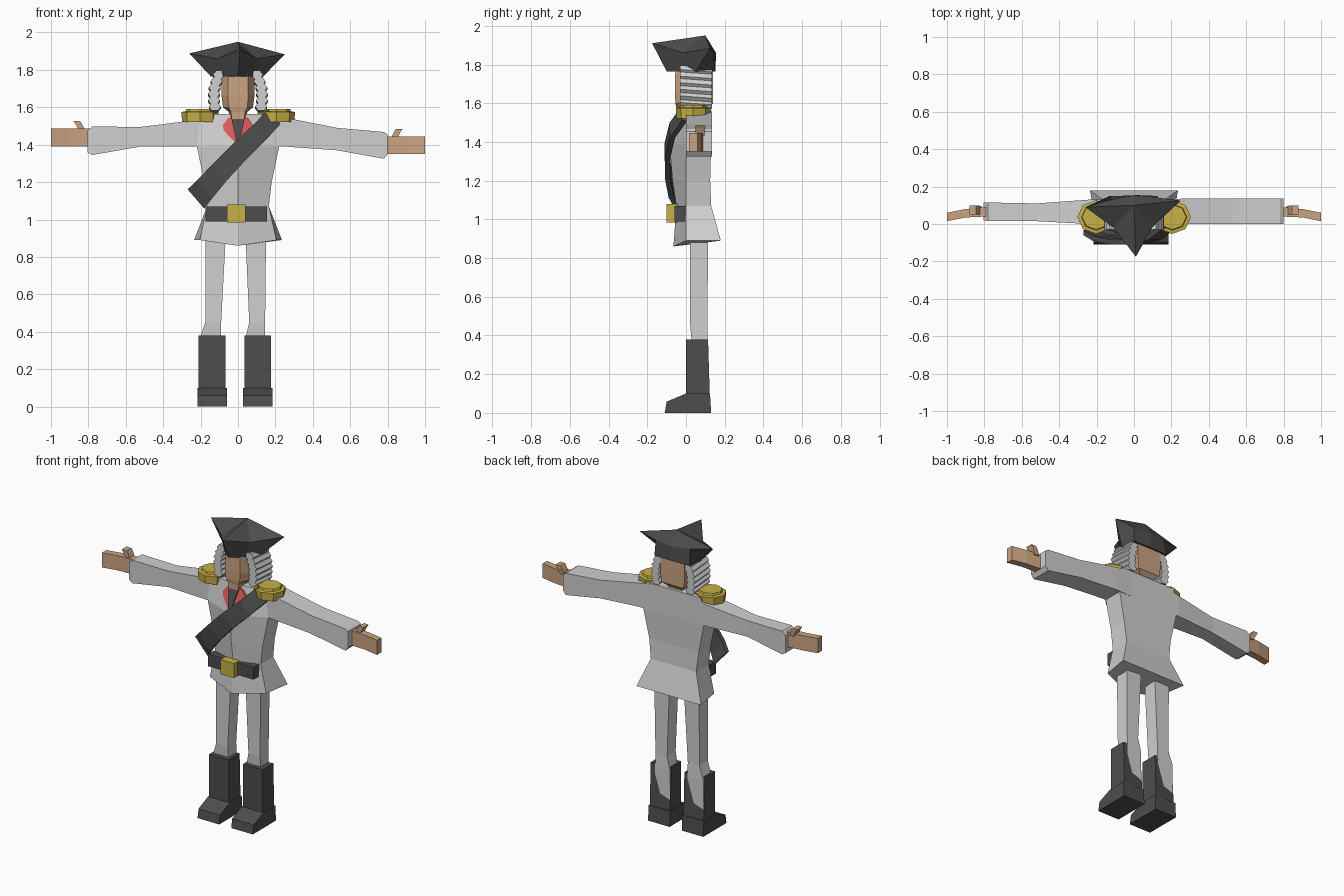
import bpy, bmesh, math
from mathutils import Vector

if "Cube" in bpy.data.objects:
    bpy.data.objects.remove(bpy.data.objects["Cube"])


def material(name, rgb):
    m = bpy.data.materials.new(name)
    m.diffuse_color = (*rgb, 1)
    m.use_nodes = True
    m.node_tree.nodes["Principled BSDF"].inputs["Base Color"].default_value = m.diffuse_color
    return m


WHITE = material("off white cloth", (0.63, 0.63, 0.63))
BLACK = material("dark leather", (0.075, 0.075, 0.075))
GOLD = material("gold", (0.58, 0.44, 0.065))
SKIN = material("skin", (0.60, 0.37, 0.22))
RED = material("red lapel", (0.72, 0.10, 0.10))


def build(name, verts, faces, mat):
    bm = bmesh.new()
    vs = [bm.verts.new(v) for v in verts]
    for f in faces:
        bm.faces.new([vs[i] for i in f])
    bmesh.ops.recalc_face_normals(bm, faces=bm.faces)
    me = bpy.data.meshes.new(name)
    bm.to_mesh(me)
    bm.free()
    me.materials.append(mat)
    ob = bpy.data.objects.new(name, me)
    bpy.context.collection.objects.link(ob)
    return ob


def loft(name, rings, mat):
    """Skin equal-length rings and cap both ends."""
    n = len(rings[0])
    faces = [tuple(range(n)), tuple(range((len(rings) - 1) * n, len(rings) * n))]
    for r in range(len(rings) - 1):
        for i in range(n):
            j = (i + 1) % n
            faces.append((r * n + i, r * n + j, r * n + n + j, r * n + n + i))
    return build(name, [v for ring in rings for v in ring], faces, mat)


def rect_z(x0, x1, y0, y1, z):
    return [(x0, y0, z), (x1, y0, z), (x1, y1, z), (x0, y1, z)]


def rect_x(x, y0, y1, z0, z1):
    return [(x, y0, z0), (x, y1, z0), (x, y1, z1), (x, y0, z1)]


def box(name, x0, x1, y0, y1, z0, z1, mat):
    return loft(name, [rect_z(x0, x1, y0, y1, z0), rect_z(x0, x1, y0, y1, z1)], mat)


# Coat: five-sided rings with a ridge down the front
def coat_ring(z, wf, wb, yc, yb, zc=None):
    return [(-wb, yb, z), (wb, yb, z), (wf, 0, z), (0, yc, zc or z), (-wf, 0, z)]


loft("coat", [
    coat_ring(0.89, 0.205, 0.235, -0.065, 0.18, 0.86),
    coat_ring(1.07, 0.165, 0.165, -0.05, 0.13),
    coat_ring(1.20, 0.18, 0.18, -0.07, 0.125),
    coat_ring(1.39, 0.22, 0.22, -0.085, 0.13),
    coat_ring(1.565, 0.2, 0.2, -0.03, 0.13)], WHITE)

# Sleeves: x, y front, y back, z bottom, z top
loft("right_sleeve", [rect_x(*s) for s in [
    (-0.12, 0, 0.13, 1.39, 1.565), (-0.24, 0, 0.13, 1.39, 1.53),
    (-0.52, 0.015, 0.11, 1.39, 1.495), (-0.78, 0.015, 0.115, 1.345, 1.497),
    (-0.805, 0.02, 0.115, 1.36, 1.475)]], WHITE)
loft("left_sleeve", [rect_x(*s) for s in [
    (0.12, 0, 0.13, 1.39, 1.565), (0.25, 0, 0.135, 1.39, 1.545),
    (0.53, 0, 0.135, 1.37, 1.49), (0.78, 0, 0.135, 1.325, 1.468),
    (0.80, 0, 0.135, 1.35, 1.455)]], WHITE)

# Hands and thumbs
for side, s, z0, z1 in (("right", -1, 1.39, 1.487), ("left", 1, 1.35, 1.445)):
    loft(side + "_hand", [rect_x(s * x, y0, y1, z0, z1) for x, y0, y1 in
                          [(0.79, 0.04, 0.09), (0.90, 0.035, 0.08), (1.0, 0.015, 0.06)]], SKIN)
    loft(side + "_thumb", [
        rect_z(s * 0.815, s * 0.85, 0.05, 0.095, z1 - 0.015),
        rect_z(s * 0.835, s * 0.87, 0.05, 0.10, z1 + 0.025),
        rect_z(s * 0.845, s * 0.88, 0.05, 0.10, z1 + 0.04)], SKIN)

# Legs and boots; the calves show through the backs of the boots
for side, cx, leg in (("right", -0.14, [(-0.175, -0.065), (-0.175, -0.09)]),
                      ("left", 0.105, [(0.04, 0.15), (0.06, 0.145)])):
    (a, b), (c, d) = leg
    loft(side + "_leg", [rect_z(a, b, 0.02, 0.115, 0.92), rect_z(c, d, 0.022, 0.11, 0.45),
                         rect_z(cx - 0.066, d, 0.03, 0.113, 0.36),
                         rect_z(cx - 0.066, d, 0.03, 0.113, 0.10)], WHITE)
    # Shaft, with a slightly twisted back
    loft(side + "_boot_shaft", [
        [(cx - 0.07, 0, z), (cx + 0.072, 0, z), (cx + 0.072, yr, z), (cx - 0.07, yl, z)]
        for z, yl, yr in ((0.02, 0.122, 0.125), (0.38, 0.10, 0.114))], BLACK)
    # Foot
    prof = [(-0.11, 0), (0.13, 0), (0.124, 0.1), (0, 0.10), (-0.10, 0.058)]
    loft(side + "_boot_foot", [[(x, y, z) for y, z in prof]
                               for x in (cx - 0.077, cx + 0.08)], BLACK)

# Belt and buckle
box("belt", -0.175, 0.155, -0.06, 0.0, 0.99, 1.07, BLACK)
box("buckle", -0.058, 0.04, -0.10, -0.045, 0.985, 1.08, GOLD)


# Lapels and neckcloth lying on the chest
def chest_y(x, z):
    yc = -0.085 + 0.055 * (z - 1.39) / 0.175
    return yc * (1 - abs(x) / 0.21)


def chest_plate(name, pts, depth, mat):
    return loft(name, [[(x, chest_y(x, z) - d, z) for x, z in pts] for d in (-0.01, depth)], mat)


for side, s in (("right", -1), ("left", 1)):
    chest_plate(side + "_lapel", [(s * 0.03, 1.555), (s * 0.055, 1.54), (s * 0.09, 1.49),
                                  (0, 1.395)], 0.008, RED)
chest_plate("neckcloth", [(-0.035, 1.54), (0.035, 1.54), (0.006, 1.40), (-0.006, 1.40)], 0.018, BLACK)

# Sash: band bowed out in front of the chest
across = Vector((0.033, 0, -0.038))
sash = []
for x, y, z, w in [(0.195, -0.02, 1.55, 1), (0.11, -0.085, 1.46, 1.05), (0, -0.11, 1.355, 1.1),
                   (-0.10, -0.108, 1.25, 1.15), (-0.18, -0.09, 1.16, 1.25), (-0.225, -0.06, 1.11, 1.35)]:
    c, t = Vector((x, y, z)), Vector((0, 0.028, 0))
    sash.append([c - across * w, c + across * w, c + across * w + t, c - across * w + t])
loft("sash", sash, BLACK)

# Epaulettes: two-tier octagons
for side, cx in (("right", -0.203), ("left", 0.205)):
    loft(side + "_epaulette", [
        [(cx + r * math.cos(i * math.pi / 4), 0.037 + 0.9 * r * math.sin(i * math.pi / 4), z)
         for i in range(8)]
        for r, z in ((0.096, 1.522), (0.1, 1.575), (0.078, 1.578), (0.074, 1.592))], GOLD)


# Head with angled cheeks, tapering to chin and neck
def head_ring(z, wf, w, yf, yb):
    return [(-wf, yf, z), (wf, yf, z), (w, yf + 0.055, z), (w, yb, z), (-w, yb, z), (-w, yf + 0.055, z)]


loft("head", [
    head_ring(1.52, 0.03, 0.04, -0.05, 0.10),
    head_ring(1.575, 0.038, 0.05, -0.05, 0.115),
    head_ring(1.60, 0.05, 0.08, -0.055, 0.14),
    head_ring(1.66, 0.055, 0.088, -0.057, 0.14),
    head_ring(1.785, 0.052, 0.088, -0.055, 0.14)], SKIN)

# Hair: stacked hexagonal curls down each side
for side, s in (("right", -1), ("left", 1)):
    for k, off in enumerate((0.102, 0.115, 0.125, 0.128, 0.128, 0.124)):
        z = 1.768 - 0.034 * k
        loft(f"{side}_curl_{k + 1}", [
            [(s * off + 0.032 * math.cos(i * math.pi / 3), y,
              z + dz + 0.025 * math.sin(i * math.pi / 3)) for i in range(6)]
            for y, dz in ((-0.03, 0.006), (0.135, -0.006))], WHITE)

# Three-cornered hat: base ring, peaked rim, pointed crown
base = [(0, -0.10, 1.765), (0.08, -0.03, 1.765), (0.135, 0.05, 1.765), (0.125, 0.15, 1.765),
        (0, 0.152, 1.765), (-0.13, 0.15, 1.765), (-0.145, 0.05, 1.765), (-0.08, -0.03, 1.765)]
rim = [(0.01, -0.175, 1.91), (0.10, -0.015, 1.86), (0.25, 0.125, 1.883), (0.12, 0.142, 1.865),
       (0, 0.155, 1.86), (-0.12, 0.13, 1.865), (-0.26, 0.09, 1.888), (-0.11, -0.02, 1.86)]
crown = [(0, 0.10, 1.95)]
faces = [tuple(range(8))]
for i in range(8):
    j = (i + 1) % 8
    faces += [(i, j, 8 + j, 8 + i), (8 + i, 8 + j, 16)]
build("tricorn_hat", base + rim + crown, faces, BLACK)
